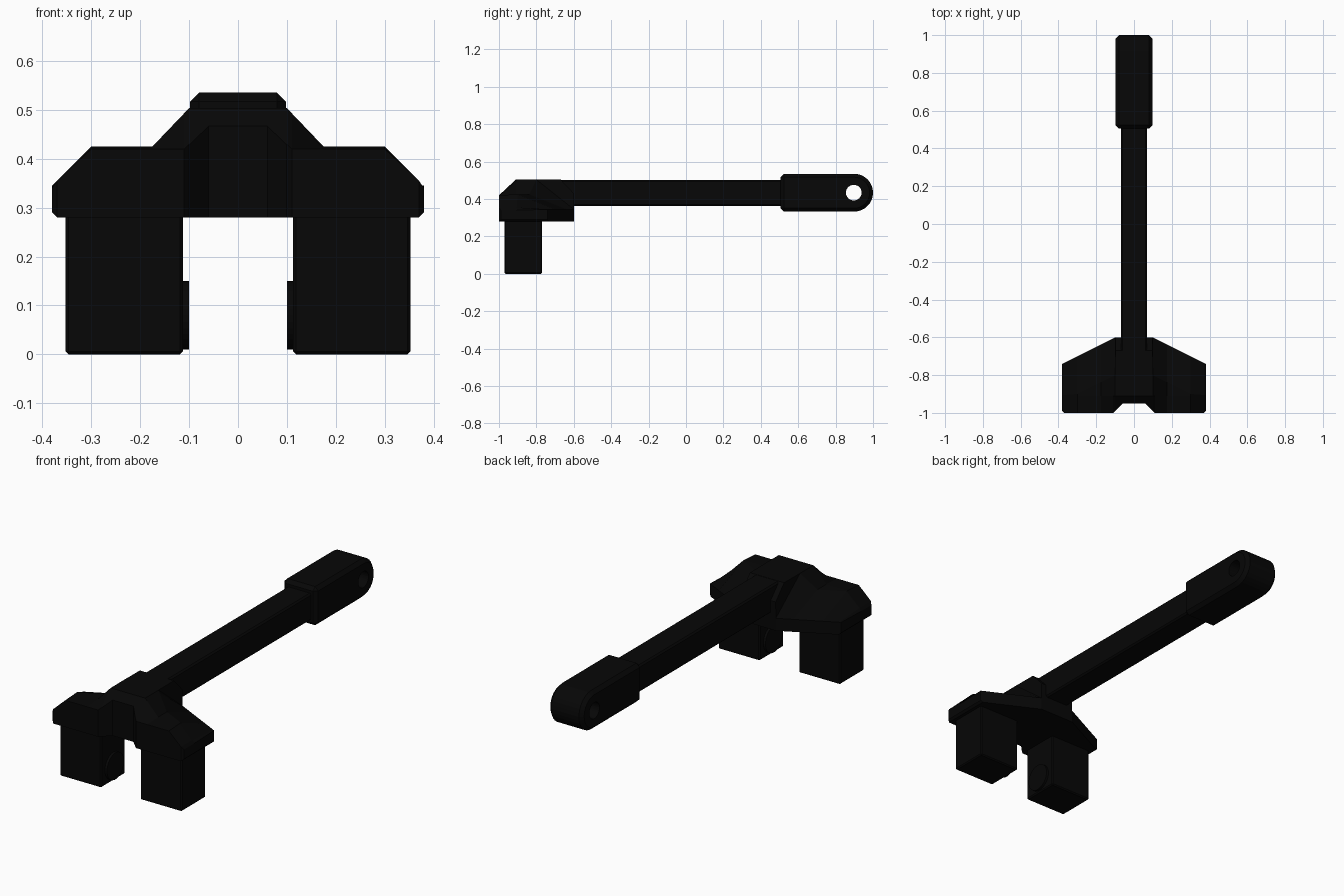
import bpy, bmesh, math
from mathutils import Vector

if "Cube" in bpy.data.objects:
    bpy.data.objects.remove(bpy.data.objects["Cube"])

black = bpy.data.materials.new("black")
black.diffuse_color = (0.002, 0.002, 0.002, 1)
black.use_nodes = True
black.node_tree.nodes["Principled BSDF"].inputs["Base Color"].default_value = black.diffuse_color


def add_object(name, bm):
    bmesh.ops.recalc_face_normals(bm, faces=bm.faces)
    me = bpy.data.meshes.new(name)
    bm.to_mesh(me)
    bm.free()
    me.materials.append(black)
    ob = bpy.data.objects.new(name, me)
    bpy.context.collection.objects.link(ob)
    return ob


def loft(name, rings):
    """Skin closed rings of equal length and cap both ends."""
    bm = bmesh.new()
    loops = [[bm.verts.new(p) for p in ring] for ring in rings]
    for a, b in zip(loops, loops[1:]):
        for i in range(len(a)):
            j = (i + 1) % len(a)
            bm.faces.new((a[i], a[j], b[j], b[i]))
    bm.faces.new(loops[0])
    bm.faces.new(loops[-1])
    return add_object(name, bm)


def prism_x(name, pts, lo, hi):
    """Extrude a (y,z) outline along x."""
    return loft(name, [[(x, y, z) for y, z in pts] for x in (lo, hi)])


def box(name, x, y, z):
    return prism_x(name, [(y[0], z[0]), (y[1], z[0]), (y[1], z[1]), (y[0], z[1])], *x)


def circle(cy, cz, r, n=32):
    return [(cy + r * math.cos(2 * math.pi * i / n), cz + r * math.sin(2 * math.pi * i / n))
            for i in range(n)]


def bevel(ob, width, segments=1):
    m = ob.modifiers.new("bevel", "BEVEL")
    m.width, m.segments = width, segments
    m.limit_method, m.angle_limit = "ANGLE", math.radians(30)


# Head: side sections stepped across x; wings fall away to a low slanted rear edge
def section(x, front, top, middle=False, bottom=0.28):
    rear = -0.60 - 0.5 * max(0, abs(x) - 0.10)
    crest, rear_z = (-0.67, 0.43) if middle else (rear - 0.2, 0.345)
    front_z = min(top, 0.42 + (front + 1) * 0.93)
    return [(x, front, bottom), (x, front, front_z), (x, -0.91, top),
            (x, max(crest, -0.905), top), (x, rear, rear_z), (x, rear, bottom)]


half = [(0.38, -0.99, 0.340, False, 0.29), (0.37, -1.0, 0.355), (0.30, -1.0, 0.425),
        (0.175, -1.0, 0.425), (0.11, -1.0, 0.493), (0.10, -0.99, 0.504),
        (0.099, -0.99, 0.504, True), (0.06, -0.95, 0.504, True)]
columns = half + [(-c[0], *c[1:]) for c in reversed(half)]
loft("head", [section(*c) for c in columns])

# Prongs with round pads on the inner faces
for s, label in ((-1, "left"), (1, "right")):
    prong = box(label + "_prong", sorted((s * 0.1125, s * 0.353)), (-0.97, -0.77), (0, 0.3))
    bevel(prong, 0.006)
    prism_x(label + "_prong_pad", circle(-0.87, 0.08, 0.07), *sorted((s * 0.10, s * 0.13)))

# Square shaft
shaft = box("shaft", (-0.07, 0.07), (-0.69, 0.55), (0.362, 0.503))
bevel(shaft, 0.008)

# Handle with rounded end and cross hole
arc = [(0.899 + 0.101 * math.cos(a), 0.434 + 0.101 * math.sin(a))
       for a in (math.radians(-90 + 180 * i / 16) for i in range(17))]
handle = prism_x("handle", [(0.505, 0.333)] + arc + [(0.505, 0.535)], -0.098, 0.098)
bevel(handle, 0.018)
hole = prism_x("handle_hole_cutter", circle(0.897, 0.434, 0.042), -0.3, 0.3)
hole.hide_render = True
hole.hide_set(True)
cut = handle.modifiers.new("hole", "BOOLEAN")
cut.object, cut.operation, cut.solver = hole, "DIFFERENCE", "EXACT"
